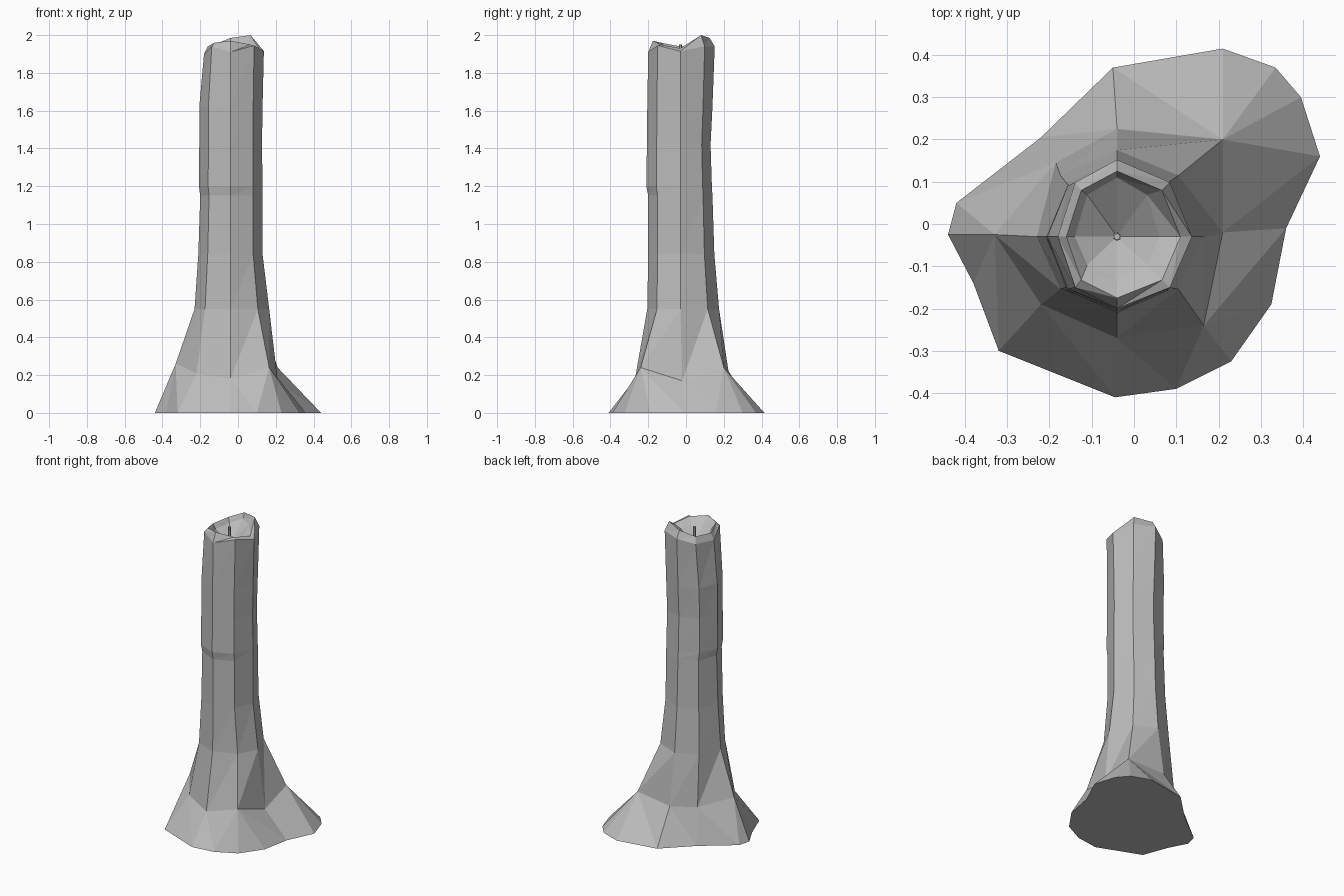
import bpy, bmesh
from math import cos, sin, pi

old = bpy.data.objects.get("Cube")
if old:
    bpy.data.objects.remove(old, do_unlink=True)

bark = bpy.data.materials.new("grey bark")
bark.use_nodes = True
bark.diffuse_color = (0.5, 0.5, 0.5, 1)
bark.node_tree.nodes["Principled BSDF"].inputs["Base Color"].default_value = (0.5, 0.5, 0.5, 1)

SIDES = 8


def finish(bm, name):
    bmesh.ops.recalc_face_normals(bm, faces=bm.faces)
    mesh = bpy.data.meshes.new(name)
    bm.to_mesh(mesh)
    bm.free()
    mesh.materials.append(bark)
    obj = bpy.data.objects.new(name, mesh)
    bpy.context.collection.objects.link(obj)
    return obj


def octagon(bm, x0, x1, y0, y1, heights, cx=-0.04, cy=-0.03):
    """Eight-sided ring from its extents, counter-clockwise from the left (+x) side."""
    ring = []
    for i, z in enumerate(heights):
        c, s = cos(2 * pi * i / SIDES), sin(2 * pi * i / SIDES)
        x = cx + c * (x1 - cx if c > 0 else cx - x0)
        y = cy + s * (y1 - cy if s > 0 else cy - y0)
        ring.append(bm.verts.new((x, y, z)))
    return ring


def bridge(bm, a, b):
    for i in range(SIDES):
        j = (i + 1) % SIDES
        bm.faces.new((a[i], a[j], b[j]))
        bm.faces.new((a[i], b[j], b[i]))


bm = bmesh.new()

# Root flare: each shoulder point fans down to its own ground points
roots = [
    ((0.21, -0.02, 0.17), [(0.36, -0.01)]),
    ((0.21, 0.20, 0.24), [(0.44, 0.16), (0.395, 0.30), (0.335, 0.37), (0.21, 0.415)]),
    ((-0.04, 0.225, 0.22), [(-0.05, 0.37)]),
    ((-0.185, 0.145, 0.22), [(-0.22, 0.205)]),
    ((-0.33, -0.025, 0.26), [(-0.42, 0.05), (-0.44, -0.025), (-0.38, -0.14)]),
    ((-0.22, -0.19, 0.21), [(-0.32, -0.30)]),
    ((-0.04, -0.27, 0.18), [(-0.045, -0.41)]),
    ((0.165, -0.24, 0.24), [(0.10, -0.39), (0.23, -0.325), (0.325, -0.19)]),
]
shoulder = [bm.verts.new(p) for p, _ in roots]
ground = [[bm.verts.new((x, y, 0)) for x, y in fan] for _, fan in roots]
for i in range(SIDES):
    j = (i + 1) % SIDES
    for a, b in zip(ground[i], ground[i][1:]):
        bm.faces.new((shoulder[i], a, b))
    bm.faces.new((shoulder[i], ground[i][-1], ground[j][0]))
    bm.faces.new((shoulder[i], ground[j][0], shoulder[j]))
bm.faces.new([v for fan in reversed(ground) for v in reversed(fan)])

# Trunk rings: extents and height
last = shoulder
for x0, x1, y0, y1, z in [
    (-0.23, 0.165, -0.205, 0.175, 0.55),
    (-0.21, 0.13, -0.20, 0.15, 0.84),
    (-0.20, 0.13, -0.20, 0.14, 1.15),
    (-0.207, 0.13, -0.21, 0.137, 1.20),
    (-0.205, 0.127, -0.207, 0.13, 1.42),
    (-0.205, 0.13, -0.205, 0.14, 1.62),
]:
    ring = octagon(bm, x0, x1, y0, y1, [z] * SIDES)
    bridge(bm, last, ring)
    last = ring

# Broken top: outer edge, jagged rim, inner lip and hollow
for x0, x1, y0, y1, heights in [
    (-0.18, 0.137, -0.20, 0.152, (1.915, 1.94, 1.94, 1.91, 1.90, 1.94, 1.91, 1.945)),
    (-0.16, 0.11, -0.175, 0.125, (1.93, 2.0, 1.985, 1.95, 1.94, 1.96, 1.97, 1.95)),
    (-0.14, 0.06, -0.125, 0.11, (1.91, 1.95, 1.95, 1.92, 1.91, 1.92, 1.93, 1.92)),
]:
    ring = octagon(bm, x0, x1, y0, y1, heights)
    bridge(bm, last, ring)
    last = ring
pit = bm.verts.new((-0.04, -0.03, 1.84))
for i in range(SIDES):
    bm.faces.new((last[i], last[(i + 1) % SIDES], pit))
finish(bm, "trunk")

# Thin splinter standing in the hollow
bm = bmesh.new()
bmesh.ops.create_cone(bm, cap_ends=True, segments=6, radius1=0.01, radius2=0.008, depth=0.12)
finish(bm, "splinter").location = (-0.04, -0.03, 1.89)
